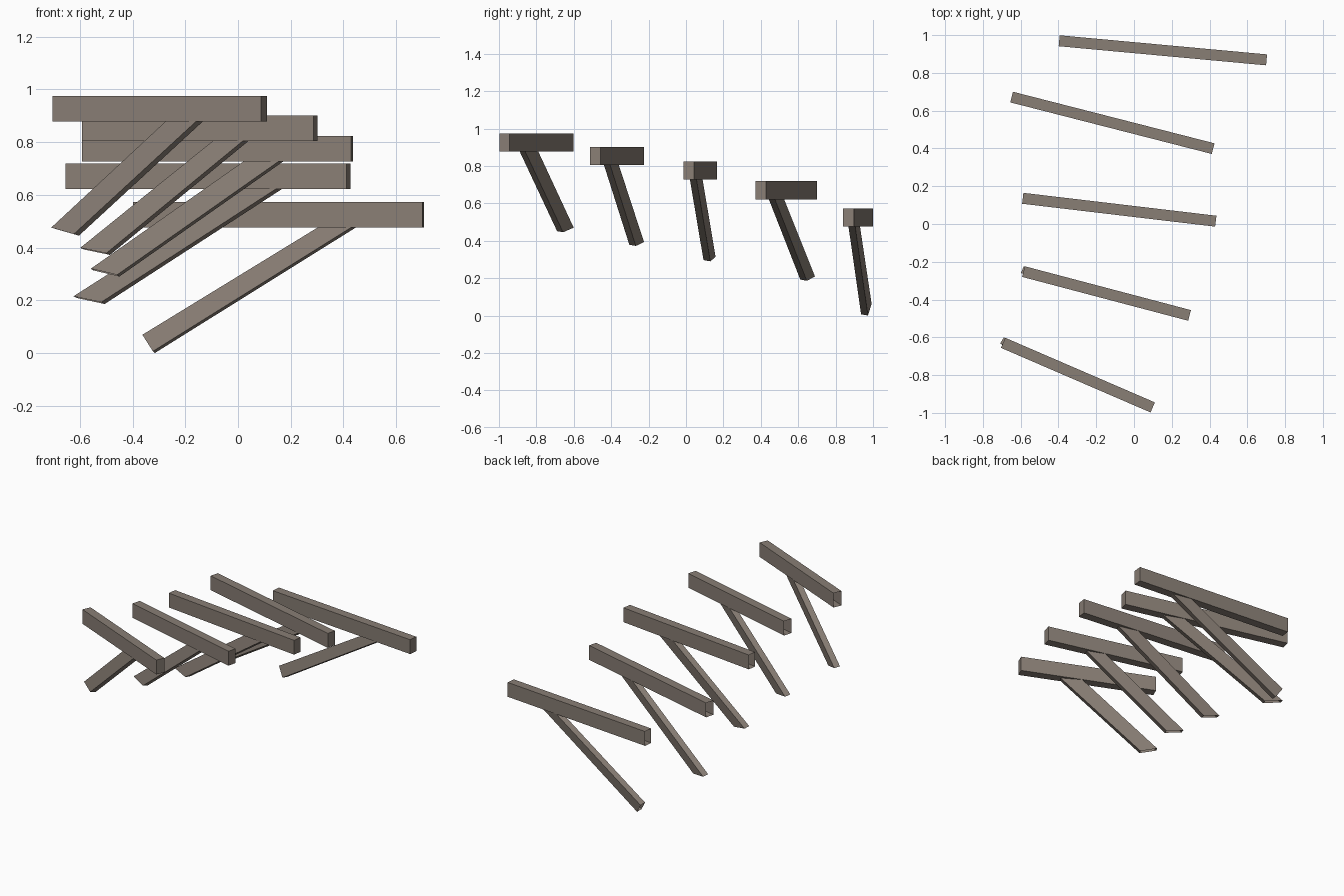
import bpy, bmesh, math
from mathutils import Vector, Matrix

if "Cube" in bpy.data.objects:
    bpy.data.objects.remove(bpy.data.objects["Cube"])

wood = bpy.data.materials.new("weathered_wood")
wood.diffuse_color = (0.25, 0.21, 0.178, 1)
wood.use_nodes = True
wood.node_tree.nodes["Principled BSDF"].inputs["Base Color"].default_value = wood.diffuse_color

BEAM_W, BEAM_H = 0.058, 0.097
BRACE_W = 0.038
ROLL = math.radians(12)


def prism(name, outline, side, width, open_edge, rot=None):
    """Extrude a four-point outline sideways; the end at open_edge stays uncapped."""
    bm = bmesh.new()
    pts = [[p + side * (k * width / 2) for p in outline] for k in (-1, 1)]
    if rot:
        pts = [[rot @ p for p in ring] for ring in pts]
    a, b = [[bm.verts.new(p) for p in ring] for ring in pts]
    bm.faces.new(a)
    bm.faces.new(b[::-1])
    end = None
    for i in range(4):
        j = (i + 1) % 4
        f = bm.faces.new((a[j], a[i], b[i], b[j]))
        if i == open_edge:
            end = f
    bmesh.ops.recalc_face_normals(bm, faces=bm.faces[:])
    bmesh.ops.delete(bm, geom=[end], context='FACES_ONLY')
    me = bpy.data.meshes.new(name)
    bm.to_mesh(me)
    bm.free()
    me.materials.append(wood)
    ob = bpy.data.objects.new(name, me)
    bpy.context.collection.objects.link(ob)


# beam: left x, y, right x, y, underside z
# brace: foot outer x, z, foot inner x, z, top outer x, top inner x
units = [
    ((-0.693, -0.629, 0.099, -0.971, 0.881), (-0.703, 0.477, -0.609, 0.451, -0.268, -0.142)),
    ((-0.585, -0.252, 0.294, -0.484, 0.808), (-0.594, 0.400, -0.490, 0.378, -0.088, 0.032)),
    ((-0.589, 0.136, 0.433, 0.015, 0.730), (-0.555, 0.321, -0.453, 0.296, 0.027, 0.165)),
    ((-0.648, 0.672, 0.419, 0.399, 0.625), (-0.620, 0.216, -0.510, 0.192, 0.020, 0.157)),
    ((-0.396, 0.970, 0.702, 0.869, 0.480), (-0.360, 0.070, -0.318, 0.006, 0.310, 0.440)),
]

for n, (beam, brace) in enumerate(units, 1):
    lx, ly, rx, ry, z = beam
    slope = (ry - ly) / (rx - lx)
    side = Vector((-slope, 1, 0)).normalized()

    def at(x, h):
        return Vector((x, ly + (x - lx) * slope, h))

    # horizontal beam
    prism(f"beam_{n}", [at(lx, z), at(rx, z), at(rx, z + BEAM_H), at(lx, z + BEAM_H)],
          side, BEAM_W, 3)

    # slanted brace under the beam, slightly rolled about its own axis
    ax, az, bx, bz, tx, ux = brace
    A, B, T, U = at(ax, az), at(bx, bz), at(tx, z), at(ux, z)
    axis = (T - A).normalized()
    T, U = T + axis * 0.03, U + axis * 0.03
    mid = (A + B + T + U) / 4
    R = Matrix.Rotation(ROLL, 4, axis)
    # choose the roll that lowers the rear side
    if (R @ side).z > 0:
        R = Matrix.Rotation(-ROLL, 4, axis)
    prism(f"brace_{n}", [A, B, U, T], side, BRACE_W, 0,
          Matrix.Translation(mid) @ R @ Matrix.Translation(-mid))

# rest the lowest foot on the ground
bpy.context.view_layer.update()
low = min(v.co.z for o in bpy.data.objects for v in o.data.vertices)
for o in bpy.data.objects:
    o.data.transform(Matrix.Translation((0, 0, -low)))
